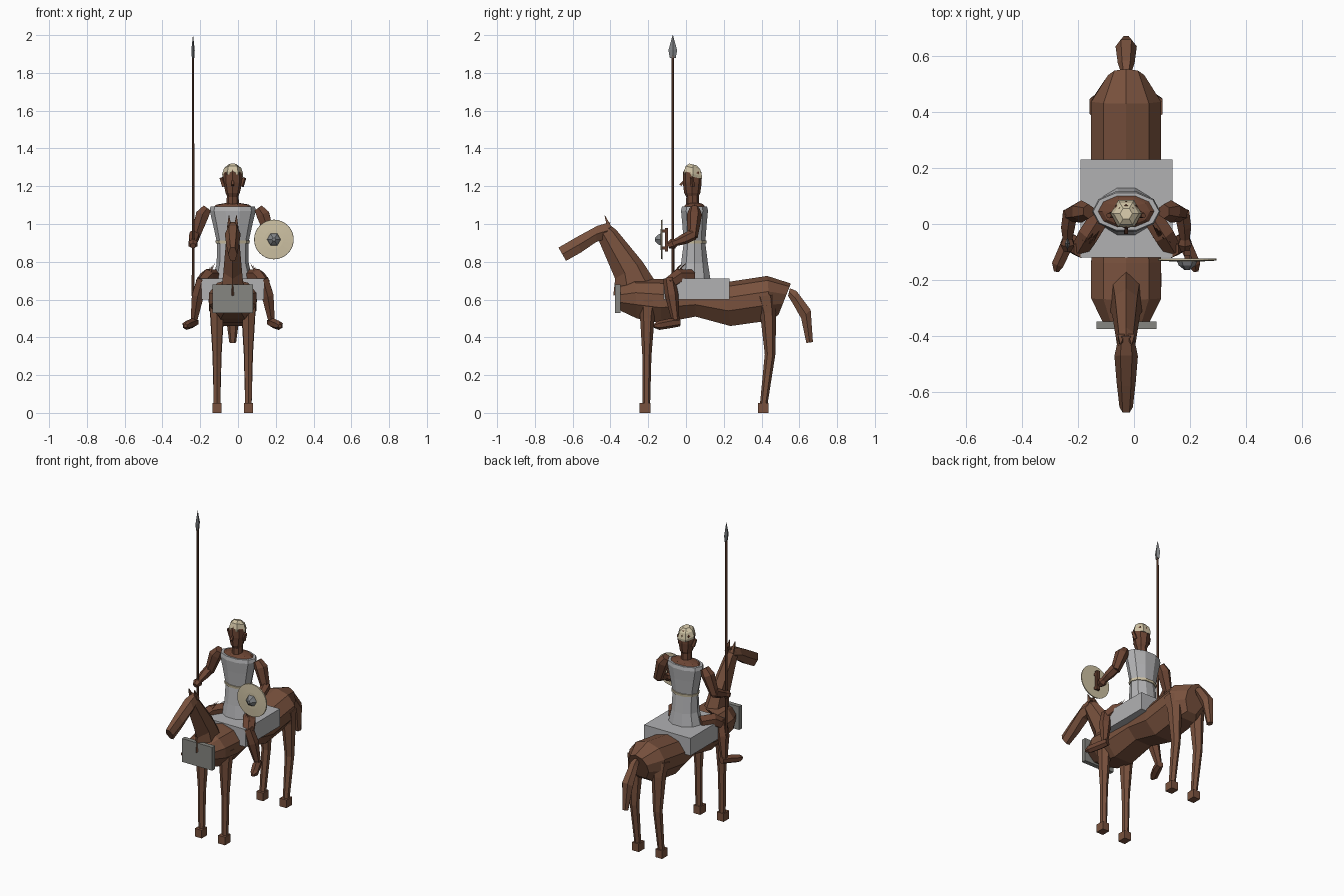
import bpy, bmesh, math, random
from mathutils import Vector

if "Cube" in bpy.data.objects:
    bpy.data.objects.remove(bpy.data.objects["Cube"])

random.seed(4)
CX = -0.028  # centre line of horse and rider


def material(name, rgb):
    m = bpy.data.materials.new(name)
    m.diffuse_color = (*rgb, 1)
    m.use_nodes = True
    m.node_tree.nodes["Principled BSDF"].inputs["Base Color"].default_value = m.diffuse_color
    return m


COAT = material("horse_brown", (0.19, 0.083, 0.047))
SKIN = material("skin_brown", (0.15, 0.06, 0.034))
WOOD = material("dark_wood", (0.11, 0.045, 0.025))
CLOTH = material("pale_grey_cloth", (0.44, 0.44, 0.45))
PLATE = material("plate_grey", (0.24, 0.24, 0.22))
STEEL = material("steel", (0.22, 0.23, 0.24))
CREAM = material("cream", (0.62, 0.54, 0.37))


def loft(name, rings, mat):
    """Skin a list of equal-length point rings and cap both ends."""
    bm = bmesh.new()
    rows = [[bm.verts.new(p) for p in r] for r in rings]
    n = len(rows[0])
    for a, b in zip(rows, rows[1:]):
        for i in range(n):
            bm.faces.new((a[i], a[(i + 1) % n], b[(i + 1) % n], b[i]))
    bm.faces.new(rows[0][::-1])
    bm.faces.new(rows[-1])
    bmesh.ops.recalc_face_normals(bm, faces=bm.faces)
    me = bpy.data.meshes.new(name)
    bm.to_mesh(me)
    bm.free()
    me.materials.append(mat)
    ob = bpy.data.objects.new(name, me)
    bpy.context.collection.objects.link(ob)
    return ob


def tube(name, pts, radii, mat, sides=6):
    """Tapered tube through points; cross-sections follow the bends."""
    pts = [Vector(p) for p in pts]
    rings = []
    for i, p in enumerate(pts):
        d = (pts[min(i + 1, len(pts) - 1)] - pts[max(i - 1, 0)]).normalized()
        u = d.cross(Vector((0, 1, 0) if abs(d.y) < 0.7 else (0, 0, 1))).normalized()
        v = d.cross(u)
        rings.append([p + radii[i] * (u * math.cos(t) + v * math.sin(t))
                      for t in (2 * math.pi * (k + 0.5) / sides for k in range(sides))])
    return loft(name, rings, mat)


HALF = [(0, 1), (0.65, 0.8), (1, 0.3), (1, -0.3), (0.5, -1)]
BARREL = HALF + [(-x, v) for x, v in HALF[:0:-1]]
WEDGE = [(0, 1), (0.8, 0.6), (1, -0.3), (0, -1), (-1, -0.3), (-0.8, 0.6)]
HEX = [(0.5, 1), (1, 0), (0.5, -1), (-0.5, -1), (-1, 0), (-0.5, 1)]


def side_loft(name, stations, shape, mat):
    """Each station: upper (y, z), lower (y, z), half width."""
    rings = []
    for ya, za, yb, zb, w in stations:
        rings.append([(CX + x * w, (ya + yb) / 2 + v * (ya - yb) / 2,
                       (za + zb) / 2 + v * (za - zb) / 2) for x, v in shape])
    return loft(name, rings, mat)


def stack(name, levels, mat, cy, sides=10, tilt=0.0):
    """Horizontal oval rings: z, x radius, y radius."""
    rings = []
    for z, rx, ry in levels:
        rings.append([(CX + rx * math.cos(t), cy + ry * math.sin(t), z - tilt * ry * math.sin(t))
                      for t in (2 * math.pi * k / sides for k in range(sides))])
    return loft(name, rings, mat)


def box(name, lo, hi, mat):
    return loft(name, [[(lo[0], lo[1], z), (hi[0], lo[1], z), (hi[0], hi[1], z), (lo[0], hi[1], z)]
                       for z in (lo[2], hi[2])], mat)


# Horse body, neck, head, tail
side_loft("horse_body", [(-.365, .67, -.345, .54, .08), (-.27, .71, -.26, .50, .125),
                         (-.14, .71, -.13, .475, .125), (.05, .69, .05, .51, .115),
                         (.2, .69, .235, .46, .125), (.43, .725, .45, .49, .125),
                         (.555, .685, .49, .52, .065)], BARREL, COAT)
side_loft("horse_neck", [(-.165, .70, -.385, .62, .06), (-.23, .80, -.375, .71, .05),
                         (-.37, .97, -.465, .92, .033), (-.41, 1.0, -.47, .94, .03)], WEDGE, COAT)
side_loft("horse_head", [(-.40, 1.01, -.43, .92, .03), (-.47, .99, -.475, .905, .042),
                         (-.58, .93, -.555, .85, .034), (-.675, .875, -.635, .805, .024)], HEX, COAT)
side_loft("tail", [(.55, .66, .54, .62, .02), (.585, .645, .565, .58, .03),
                   (.66, .545, .61, .50, .038), (.672, .375, .637, .37, .018)], HEX, COAT)

# Horse legs, hooves and ears
for s, side in ((-1, "right"), (1, "left")):
    x = CX + s * 0.083
    tube("front_leg_" + side, [(x, -.20, .60), (x, -.205, .50), (x, -.207, .30), (x, -.21, .04)],
         [.05, .038, .024, .02], COAT)
    tube("hind_leg_" + side, [(x, .42, .62), (x, .435, .53), (x, .445, .31), (x, .412, .05)],
         [.055, .043, .028, .02], COAT)
    for part, y in (("front", -.217), ("hind", .408)):
        box(f"{part}_hoof_{side}", (x - .024, y - .028, 0), (x + .024, y + .028, .052), COAT)
    tube("horse_ear_" + side, [(CX + s * .018, -.405, .98), (CX + s * .02, -.43, 1.045)],
         [.017, .002], COAT, 4)

# Saddle cloth and chest plate
box("saddle_cloth", (-.192, -.12, .60), (.137, .23, .712), CLOTH)
box("chest_plate", (-.135, -.376, .53), (.08, -.348, .68), PLATE)

# Rider torso
stack("tunic", [(.70, .108, .09), (.79, .085, .075), (.90, .083, .06), (1.0, .105, .068),
                (1.07, .122, .075), (1.092, .118, .07)], CLOTH, .045)
stack("belt", [(.897, .089, .066), (.912, .091, .068)], CREAM, .045)
stack("shoulders", [(1.085, .11, .064), (1.103, .085, .05), (1.112, .03, .03)], SKIN, .045)
stack("neck", [(1.09, .034, .036), (1.17, .03, .032)], SKIN, .035, 8)

# Rider head, face and cap
stack("head", [(1.135, .024, .028), (1.165, .038, .043), (1.22, .05, .05), (1.27, .052, .05),
               (1.30, .035, .035)], SKIN, .033, 8)
stack("cap", [(1.25, .054, .054), (1.265, .056, .056), (1.297, .045, .045), (1.315, .022, .022)],
      CREAM, .037, 6, 0.25)
tube("nose", [(CX, -.005, 1.235), (CX, -.03, 1.205)], [.006, .01], SKIN, 4)

for s, side in ((-1, "right"), (1, "left")):
    def at(x, y, z):
        return (CX + s * x, y, z)

    tube("ear_" + side, [at(.045, .035, 1.20), at(.062, .03, 1.245)], [.014, .01], SKIN, 5)
    # Arms and hands
    tube("upper_arm_" + side, [at(.135, .045, 1.085), at(.16, .045, 1.05), at(.20, .035, .93)],
         [.026, .04, .027], SKIN)
    tube("forearm_" + side, [at(.20, .04, .945), at(.208, -.01, .92), at(.21, -.06, .90)],
         [.03, .028, .018], SKIN)
    tube("hand_" + side, [at(.21, -.05, .905), at(.21, -.07, .895), at(.21, -.095, .885)],
         [.018, .028, .016], SKIN)
    # Legs and feet
    tube("thigh_" + side, [at(.09, .03, .72), at(.135, -.04, .72), at(.165, -.09, .685)],
         [.04, .042, .035], SKIN)
    tube("shin_" + side, [at(.16, -.09, .71), at(.185, -.075, .62), at(.205, -.055, .49)],
         [.032, .036, .02], SKIN)
    tube("foot_" + side, [at(.2, -.035, .48), at(.215, -.08, .475), at(.245, -.145, .463),
                          at(.25, -.17, .46)], [.022, .026, .024, .01], SKIN)
    # Fringe of spikes along the knee
    for k in range(6):
        t = k / 5
        tip = at(.095 + .06 * t, -.03 + .03 * random.random() - .04 * t, .79 - .045 * t)
        tube(f"knee_fringe_{side}_{k}", [at(.155 + .02 * t, -.11 + .02 * t, .68), tip],
             [.012, .001], SKIN, 4)

# Spear
tube("spear_shaft", [(-.238, -.07, .62), (-.238, -.07, 1.9)], [.008, .007], WOOD)
loft("spear_head", [[(-.238 + a * w * .4, -.07 + b * w, z)
                     for a, b in ((1, 0), (0, 1), (-1, 0), (0, -1))]
                    for z, w in ((1.88, .016), (1.92, .023), (2.0, .001))], STEEL)

# Shield with boss and grip
SX, SZ = .19, .918


def disc(name, levels, mat, sides):
    return loft(name, [[(SX + r * math.cos(2 * math.pi * k / sides), y,
                         SZ + r * math.sin(2 * math.pi * k / sides)) for k in range(sides)]
                       for y, r in levels], mat)


disc("shield", [(-.124, .105), (-.131, .104), (-.134, .05)], CREAM, 32)
disc("shield_boss", [(-.13, .038), (-.148, .03), (-.164, .01)], STEEL, 6)
box("shield_grip", (SX - .012, -.112, .855), (SX + .012, -.094, .98), WOOD)
for z in (.865, .955):
    box("grip_mount", (SX - .01, -.126, z), (SX + .01, -.1, z + .015), WOOD)
